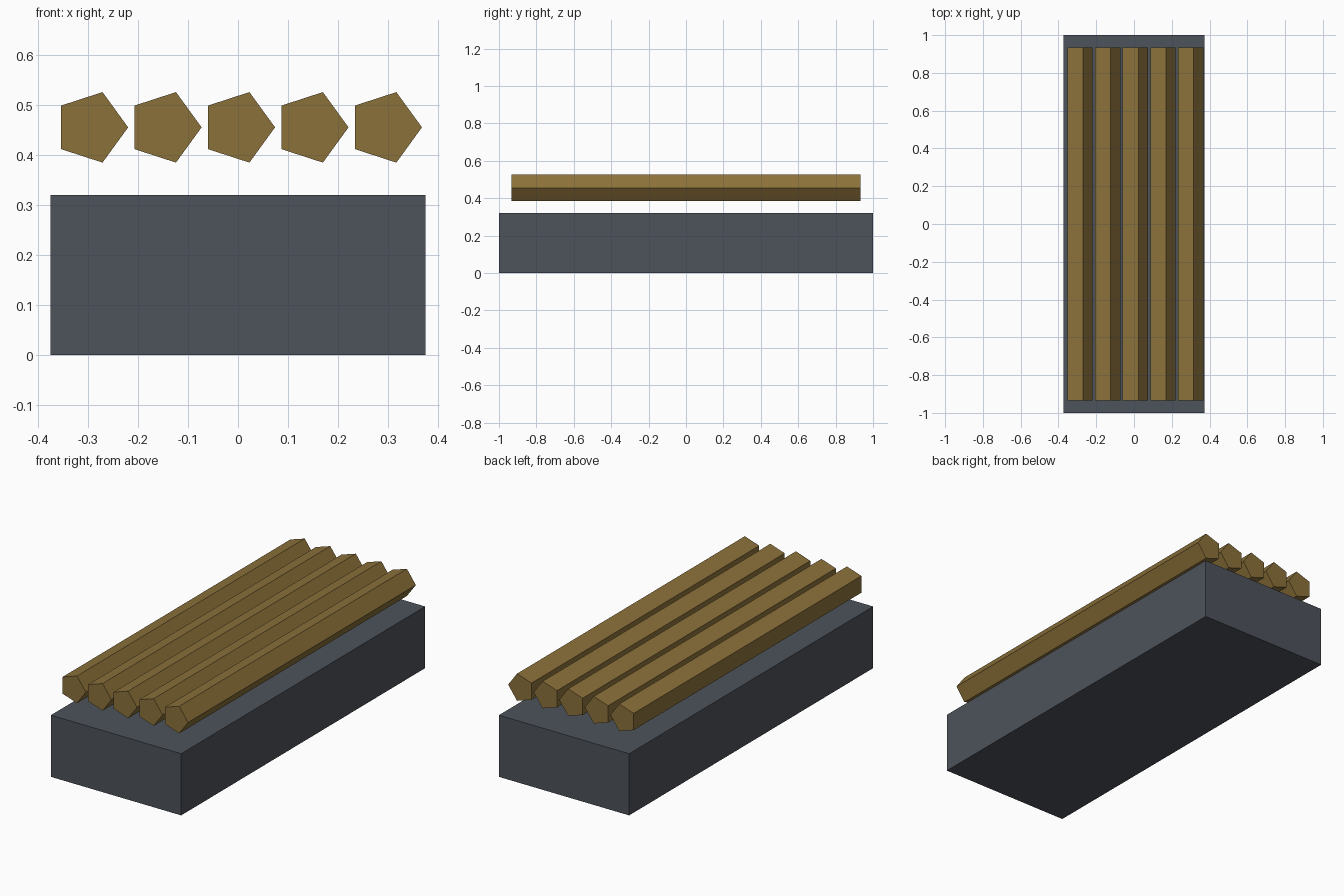
import bpy
import math

cube = bpy.data.objects.get("Cube")
if cube:
    bpy.data.objects.remove(cube, do_unlink=True)


def make_material(name, rgb):
    mat = bpy.data.materials.new(name)
    mat.use_nodes = True
    color = (*rgb, 1.0)
    mat.diffuse_color = color
    mat.node_tree.nodes["Principled BSDF"].inputs["Base Color"].default_value = color
    return mat


slate = make_material("slate grey", (0.075, 0.086, 0.105))
wood = make_material("brown wood", (0.26, 0.165, 0.042))

# Solid rectangular base
bpy.ops.mesh.primitive_cube_add(size=1, location=(0, 0, 0.16))
base = bpy.context.object
base.name = "base_block"
base.scale = (0.748, 2.0, 0.32)
base.data.materials.append(slate)

# Row of five-sided logs above the base, one corner pointing to +x
LOG_COUNT, SPACING = 5, 0.1467
for i in range(LOG_COUNT):
    x = (i - (LOG_COUNT - 1) / 2) * SPACING
    bpy.ops.mesh.primitive_cylinder_add(
        vertices=5, radius=0.074, depth=1.867,
        location=(x, 0, 0.455), rotation=(math.pi / 2, 0, 0))
    log = bpy.context.object
    log.name = f"log_{i + 1}"
    # Turn the profile so that its corner faces sideways
    for v in log.data.vertices:
        v.co.x, v.co.y = v.co.y, -v.co.x
    log.data.materials.append(wood)
